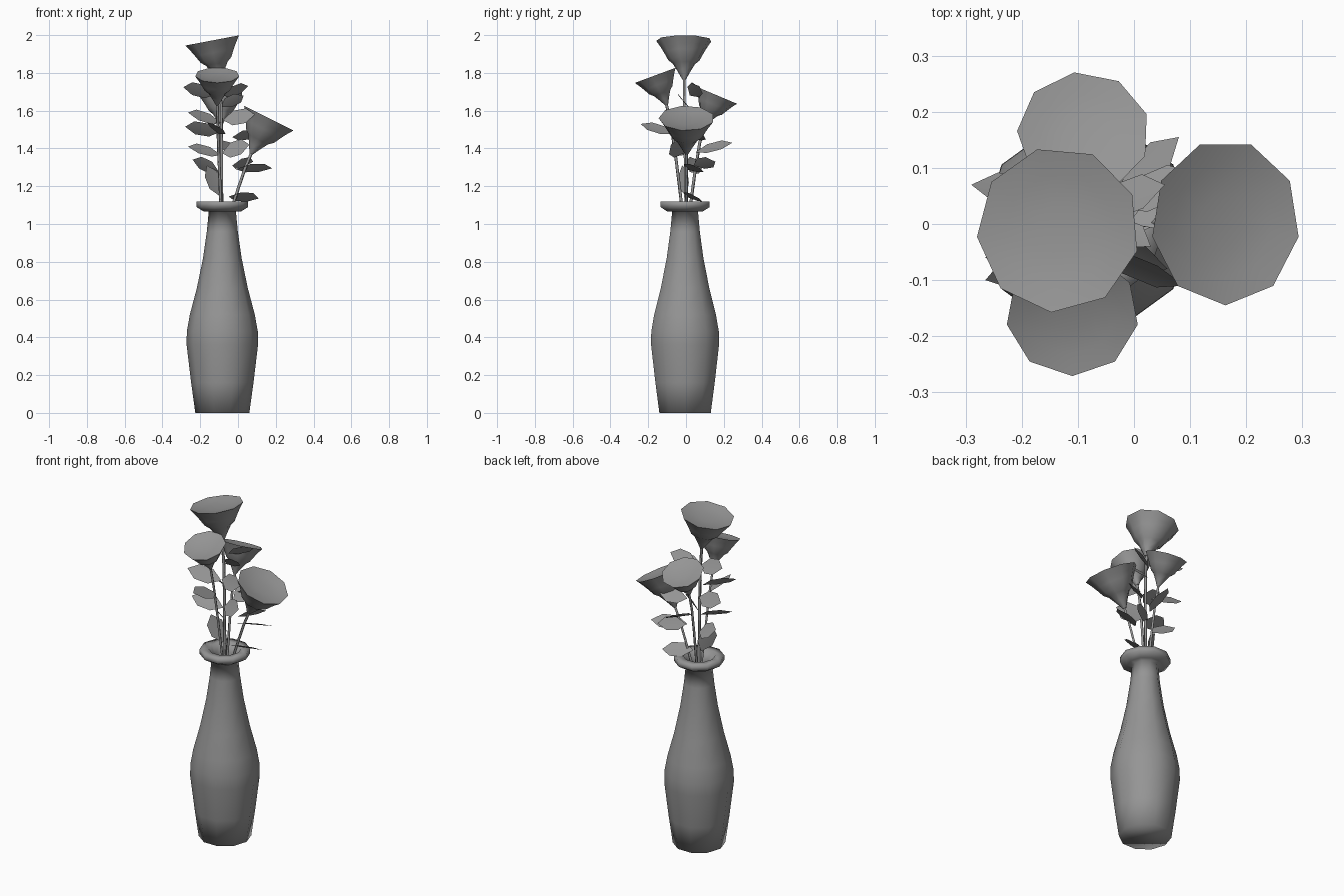
import bpy, bmesh, math
from mathutils import Vector, Matrix

if "Cube" in bpy.data.objects:
    bpy.data.objects.remove(bpy.data.objects["Cube"], do_unlink=True)

grey = bpy.data.materials.new("plain grey")
grey.use_nodes = True
grey.diffuse_color = (0.3, 0.3, 0.3, 1)
grey.node_tree.nodes["Principled BSDF"].inputs["Base Color"].default_value = (0.3, 0.3, 0.3, 1)

CENTRE = Vector((-0.083, -0.005, 0))


def finish(name, bm, angle):
    mesh = bpy.data.meshes.new(name)
    bm.to_mesh(mesh)
    bm.free()
    mesh.materials.append(grey)
    obj = bpy.data.objects.new(name, mesh)
    bpy.context.collection.objects.link(obj)
    bpy.ops.object.select_all(action="DESELECT")
    obj.select_set(True)
    bpy.context.view_layer.objects.active = obj
    bpy.ops.object.shade_smooth_by_angle(angle=math.radians(angle))


def lathe(name, profile, sides, matrix, phase=0, angle=40):
    """Rings of (radius, height), closed at both ends."""
    bm = bmesh.new()
    rings = []
    for r, z in profile:
        turn = [phase + math.tau * i / sides for i in range(sides)]
        rings.append([bm.verts.new(matrix @ Vector((r * math.cos(a), r * math.sin(a), z))) for a in turn])
    for low, high in zip(rings, rings[1:]):
        for i in range(sides):
            j = (i + 1) % sides
            bm.faces.new((low[i], low[j], high[j], high[i]))
    bm.faces.new(rings[0][::-1])
    bm.faces.new(rings[-1])
    finish(name, bm, angle)


# Vase: outer wall, lip, then inner wall
vase_profile = [(0.143, 0), (0.165, 0.16), (0.189, 0.36), (0.188, 0.43), (0.172, 0.52),
                (0.135, 0.66), (0.102, 0.82), (0.082, 0.96), (0.072, 1.065), (0.1, 1.067),
                (0.137, 1.09), (0.137, 1.12), (0.088, 1.12), (0.06, 1.07), (0.065, 0.95),
                (0.12, 0.64), (0.165, 0.4), (0.12, 0.04)]
lathe("vase", vase_profile, 10, Matrix.Translation(CENTRE), angle=120)


def stem(name, end, axis):
    curve = bpy.data.curves.new(name, "CURVE")
    curve.dimensions = "3D"
    curve.bevel_depth = 0.008
    curve.bevel_resolution = 0
    curve.resolution_u = 4
    spline = curve.splines.new("BEZIER")
    spline.bezier_points.add(1)
    start = Vector((CENTRE.x + (end.x - CENTRE.x) * 0.15, end.y * 0.1, 1.0))
    for p, co, tangent in zip(spline.bezier_points, (start, end), ((end - start).normalized(), axis)):
        p.co = co
        p.handle_left = co - tangent * 0.1
        p.handle_right = co + tangent * 0.1
    curve.materials.append(grey)
    obj = bpy.data.objects.new(name, curve)
    bpy.context.collection.objects.link(obj)


# Blooms: calyx cone, full cup with a flaring rim, slight hollow on top
bloom_profile = [(0.01, -0.21), (0.035, -0.165), (0.06, -0.125), (0.084, -0.105), (0.106, -0.065),
                 (0.124, -0.035), (0.148, 0), (0.1, -0.012), (0.045, -0.018)]
blooms = [
    ("top", (-0.135, -0.01, 1.972), (-0.19, 0, 1), 1.0, 185),
    ("front", (-0.11, -0.16, 1.788), (0, -0.37, 1), 0.8, 270),
    ("left", (0.163, 0.003, 1.56), (0.5, 0, 1), 1.0, 270),
    ("back", (-0.09, 0.162, 1.682), (0, 0.42, 1), 0.8, 98),
]
for side, centre, axis, size, phase in blooms:
    axis = Vector(axis).normalized()
    tilt = Vector((0, 0, 1)).rotation_difference(axis).to_matrix().to_4x4()
    place = Matrix.Translation(centre) @ tilt @ Matrix.Scale(size, 4)
    lathe(side + "_bloom", bloom_profile, 9, place, math.radians(phase), 60)
    stem(side + "_stem", place @ Vector((0, 0, -0.2)), axis)


# Leaves: pointed blades with a slight fold along the middle
def leaf(name, base, tip, width, roll):
    base, tip = Vector(base), Vector(tip)
    along = (tip - base).normalized()
    across = along.cross(Vector((0, 0, 1))).normalized()
    across = Matrix.Rotation(math.radians(roll), 3, along) @ across
    normal = across.cross(along)
    bm = bmesh.new()
    spine = [bm.verts.new(base.lerp(tip, t)) for t in (0, 0.4, 0.75, 1)]
    for s in (1, -1):
        edge = [bm.verts.new(base.lerp(tip, t) + across * s * width * w + normal * 0.004)
                for t, w in ((0.32, 0.48), (0.72, 0.48))]
        for loop in ((spine[0], spine[1], edge[0]),
                     (spine[1], spine[2], edge[1], edge[0]),
                     (spine[2], spine[3], edge[1])):
            bm.faces.new(loop[::-1] if s > 0 else loop)
    finish(name, bm, 30)


leaves = [
    ((-0.12, 0.03, 1.685), (-0.29, 0.07, 1.725), 0.095, 50),
    ((-0.09, -0.03, 1.535), (-0.265, -0.1, 1.59), 0.095, -40),
    ((-0.1, 0.02, 1.485), (-0.28, 0.07, 1.515), 0.095, 50),
    ((-0.1, -0.07, 1.475), (-0.13, -0.24, 1.53), 0.1, -25),
    ((-0.09, -0.01, 1.365), (-0.265, -0.06, 1.41), 0.095, -35),
    ((-0.1, 0.02, 1.275), (-0.24, 0.06, 1.34), 0.095, 50),
    ((-0.1, 0, 1.15), (-0.165, -0.02, 1.31), 0.09, -70),
    ((-0.08, -0.04, 1.55), (0.09, -0.11, 1.58), 0.09, 65),
    ((-0.085, -0.01, 1.375), (0.06, -0.08, 1.42), 0.1, 60),
    ((-0.01, 0, 1.29), (0.18, 0.075, 1.295), 0.095, -28),
    ((-0.05, 0, 1.145), (0.11, 0.07, 1.135), 0.095, -30),
    ((-0.03, 0.03, 1.46), (0.11, 0.09, 1.475), 0.085, -40),
    ((-0.03, 0.04, 1.31), (0.08, 0.155, 1.33), 0.08, -45),
    ((-0.07, 0.05, 1.38), (-0.035, 0.245, 1.43), 0.1, 30),
    ((-0.08, 0.02, 1.68), (0.055, 0.07, 1.73), 0.085, -45),
    ((-0.09, 0.01, 1.62), (0.03, -0.04, 1.68), 0.075, -45),
]
for i, spec in enumerate(leaves):
    leaf(f"leaf_{i + 1}", *spec)
